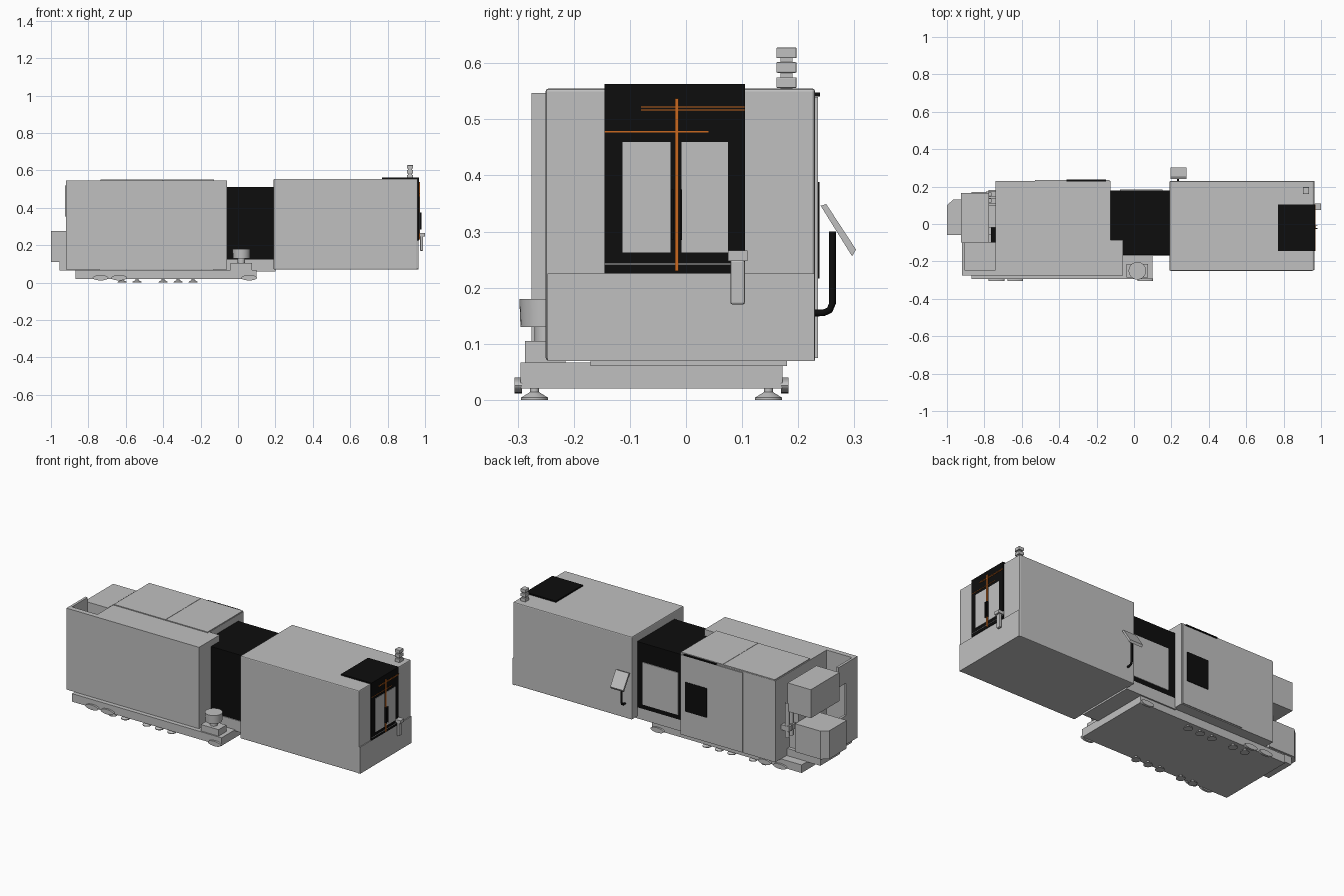
import bpy, bmesh, math
from mathutils import Vector, Matrix

if "Cube" in bpy.data.objects:
    bpy.data.objects.remove(bpy.data.objects["Cube"])


def material(name, rgb):
    m = bpy.data.materials.new(name)
    m.use_nodes = True
    m.diffuse_color = (*rgb, 1)
    m.node_tree.nodes["Principled BSDF"].inputs["Base Color"].default_value = (*rgb, 1)
    return m


GREY = material("light grey paint", (0.53, 0.53, 0.53))
BLACK = material("black", (0.004, 0.004, 0.004))
ORANGE = material("orange trim", (0.6, 0.14, 0.013))


def finish(bm, name, mat, bevel=0):
    bmesh.ops.recalc_face_normals(bm, faces=bm.faces)
    mesh = bpy.data.meshes.new(name)
    bm.to_mesh(mesh)
    bm.free()
    ob = bpy.data.objects.new(name, mesh)
    bpy.context.collection.objects.link(ob)
    mesh.materials.append(mat)
    if bevel:
        mod = ob.modifiers.new("soft edges", 'BEVEL')
        mod.width, mod.segments = bevel, 2
    return ob


def box(name, xs, ys, zs, mat=GREY, bevel=0):
    bm = bmesh.new()
    bmesh.ops.create_cube(bm, size=1)
    for v in bm.verts:
        v.co = [(a + b) / 2 + c * (b - a) for c, (a, b) in zip(v.co, (xs, ys, zs))]
    return finish(bm, name, mat, bevel)


def prism(name, outline, axis, lo, hi, mat=GREY):
    """Extrude a 2D outline along the x or z axis."""
    def place(p, t):
        return (t, p[0], p[1]) if axis == 'x' else (p[0], p[1], t)
    bm = bmesh.new()
    face = bm.faces.new([bm.verts.new(place(p, lo)) for p in outline])
    new = bmesh.ops.extrude_face_region(bm, geom=[face])["geom"]
    move = Vector(place((0, 0), hi - lo))
    bmesh.ops.translate(bm, verts=[g for g in new if isinstance(g, bmesh.types.BMVert)], vec=move)
    return finish(bm, name, mat)


def smooth(ob):
    bpy.ops.object.select_all(action='DESELECT')
    ob.select_set(True)
    bpy.context.view_layer.objects.active = ob
    bpy.ops.object.shade_smooth_by_angle()


def turned(name, x, y, profile, mat=GREY, sides=24):
    """Stack of rings (radius, z) around a vertical axis."""
    bm = bmesh.new()
    rings = [[bm.verts.new((x + r * math.cos(2 * math.pi * i / sides),
                            y + r * math.sin(2 * math.pi * i / sides), z))
              for i in range(sides)] for r, z in profile]
    for a, b in zip(rings, rings[1:]):
        for i in range(sides):
            j = (i + 1) % sides
            bm.faces.new((a[i], a[j], b[j], b[i]))
    bm.faces.new(rings[0])
    bm.faces.new(rings[-1])
    ob = finish(bm, name, mat)
    smooth(ob)
    return ob


# Base plate with levelling feet and side lugs
box("base_plate", (-0.87, 0.10), (-0.295, 0.172), (0.02, 0.067))
for y in (-0.27, 0.147):
    for x in (-0.62, -0.54, -0.40, -0.32, -0.24):
        turned("levelling_foot", x, y, [(0.024, 0), (0.024, 0.004), (0.008, 0.014), (0.008, 0.022)])
for x in (-0.735, -0.635, 0.06):
    for y in (-0.299, 0.176):
        bm = bmesh.new()
        bmesh.ops.create_cone(bm, cap_ends=True, segments=24, radius1=0.042, radius2=0.042,
                              depth=0.014, matrix=Matrix.Translation((x, y, 0.026)) @
                              Matrix.Diagonal((1, 1, 0.34, 1)) @ Matrix.Rotation(math.pi / 2, 4, 'X'))
        smooth(finish(bm, "side_lug", GREY))

# Right housing
box("right_housing", (0.19, 0.96), (-0.25, 0.23), (0.07, 0.555), bevel=0.005)
box("lower_end_panel", (0.95, 0.965), (-0.247, 0.229), (0.069, 0.225))

# End door: frame folded over the roof, panes and orange trim
box("door_frame", (0.955, 0.968), (-0.145, 0.105), (0.225, 0.563), BLACK)
box("door_roof_cover", (0.77, 0.968), (-0.145, 0.105), (0.55, 0.563), BLACK)
for y0, y1 in ((-0.113, -0.028), (-0.008, 0.075)):
    box("door_pane", (0.966, 0.970), (y0, y1), (0.263, 0.46))
box("door_center_trim", (0.966, 0.972), (-0.020, -0.013), (0.23, 0.537), ORANGE)
for y0, y1, z in ((-0.08, 0.105, 0.521), (-0.08, 0.105, 0.516), (-0.145, 0.04, 0.477),
                  (-0.145, 0.105, 0.241)):
    box("door_line", (0.966, 0.970), (y0, y1), (z, z + 0.002), ORANGE if z > 0.3 else GREY)
for y in (-0.026, -0.011):
    box("door_handle", (0.968, 0.982), (y, y + 0.004), (0.285, 0.375), BLACK)

# Hanging hand unit beside the door
box("hand_unit_hook", (0.965, 1.0), (0.075, 0.11), (0.248, 0.266))
box("hand_unit", (0.974, 0.99), (0.079, 0.105), (0.17, 0.25), bevel=0.004)

# Signal tower
box("signal_post", (0.91, 0.93), (0.168, 0.19), (0.55, 0.62))
for z in (0.556, 0.583, 0.609):
    box("signal_light", (0.904, 0.936), (0.161, 0.197), (z, z + 0.019), bevel=0.002)

# Control panel on a bent arm
curve = bpy.data.curves.new("control_arm", 'CURVE')
curve.dimensions = '3D'
curve.bevel_depth = 0.006
path = [(0.22, 0.155), (0.245, 0.155), (0.256, 0.16), (0.261, 0.172), (0.261, 0.30)]
line = curve.splines.new('POLY')
line.points.add(len(path) - 1)
for p, (y, z) in zip(line.points, path):
    p.co = (0.235, y, z, 1)
curve.use_fill_caps = True
curve.materials.append(BLACK)
bpy.context.collection.objects.link(bpy.data.objects.new("control_arm", curve))
prism("control_panel", [(0.24, 0.346), (0.25, 0.349), (0.303, 0.268), (0.296, 0.256)],
      'x', 0.195, 0.28)

# Middle enclosure with rear window, on a sill
box("middle_enclosure", (-0.13, 0.20), (-0.165, 0.18), (0.125, 0.51), BLACK)
box("rear_window", (-0.076, 0.153), (0.178, 0.184), (0.152, 0.40))
box("middle_sill", (-0.13, 0.20), (-0.17, 0.18), (0.06, 0.125))

# Coolant pump in front of the enclosure
box("pump_box", (-0.04, 0.075), (-0.287, -0.215), (0.06, 0.105))
turned("pump_pot", 0.018, -0.25, [(0.02, 0.10), (0.02, 0.13), (0.045, 0.13), (0.047, 0.18)])

# Left housing
FRONT = -0.275
box("left_housing", (-0.74, -0.125), (FRONT, 0.23), (0.07, 0.547))
box("left_roof_panel", (-0.735, -0.40), (-0.1, 0.228), (0.54, 0.552))
box("left_roof_panel", (-0.398, -0.127), (-0.1, 0.228), (0.54, 0.552))
box("front_column", (-0.125, -0.06), (FRONT, -0.085), (0.07, 0.547))
box("side_door", (-0.53, -0.13), (0.225, 0.235), (0.075, 0.54))
box("side_door_window", (-0.30, -0.16), (0.232, 0.238), (0.216, 0.388), BLACK)
box("side_door_rail", (-0.36, -0.15), (0.228, 0.239), (0.541, 0.548), BLACK)

# Open bay at the left end, its end wall pierced by an opening
box("bay_front_wall", (-0.92, -0.74), (FRONT, -0.245), (0.07, 0.547))
box("bay_floor", (-0.92, -0.74), (-0.25, -0.1), (0.07, 0.10))
for ys, zs in (((-0.25, -0.1), (0.10, 0.24)), ((-0.25, -0.1), (0.43, 0.547)),
               ((-0.25, -0.17), (0.24, 0.43))):
    box("bay_end_wall", (-0.92, -0.905), ys, zs)

# Tank, chip hopper and drive behind them
box("upper_tank", (-0.925, -0.775), (-0.1, 0.165), (0.353, 0.52))
prism("chip_hopper", [(-0.8, -0.06), (-1.0, -0.06), (-1.0, 0.10), (-0.965, 0.132), (-0.8, 0.132)],
      'z', 0.11, 0.275)
box("hopper_tray", (-0.955, -0.74), (-0.06, 0.12), (0.065, 0.11))
box("drive_cover", (-0.80, -0.74), (-0.02, 0.10), (0.11, 0.48))
box("drive_motor", (-0.765, -0.74), (-0.1, -0.02), (0.2, 0.45), BLACK)
for y in (0.125, 0.16):
    turned("coolant_pipe", -0.77, y, [(0.012, 0.2), (0.012, 0.40)], sides=16)
    box("pipe_bracket", (-0.79, -0.735), (y - 0.015, y + 0.015), (0.24, 0.27))
